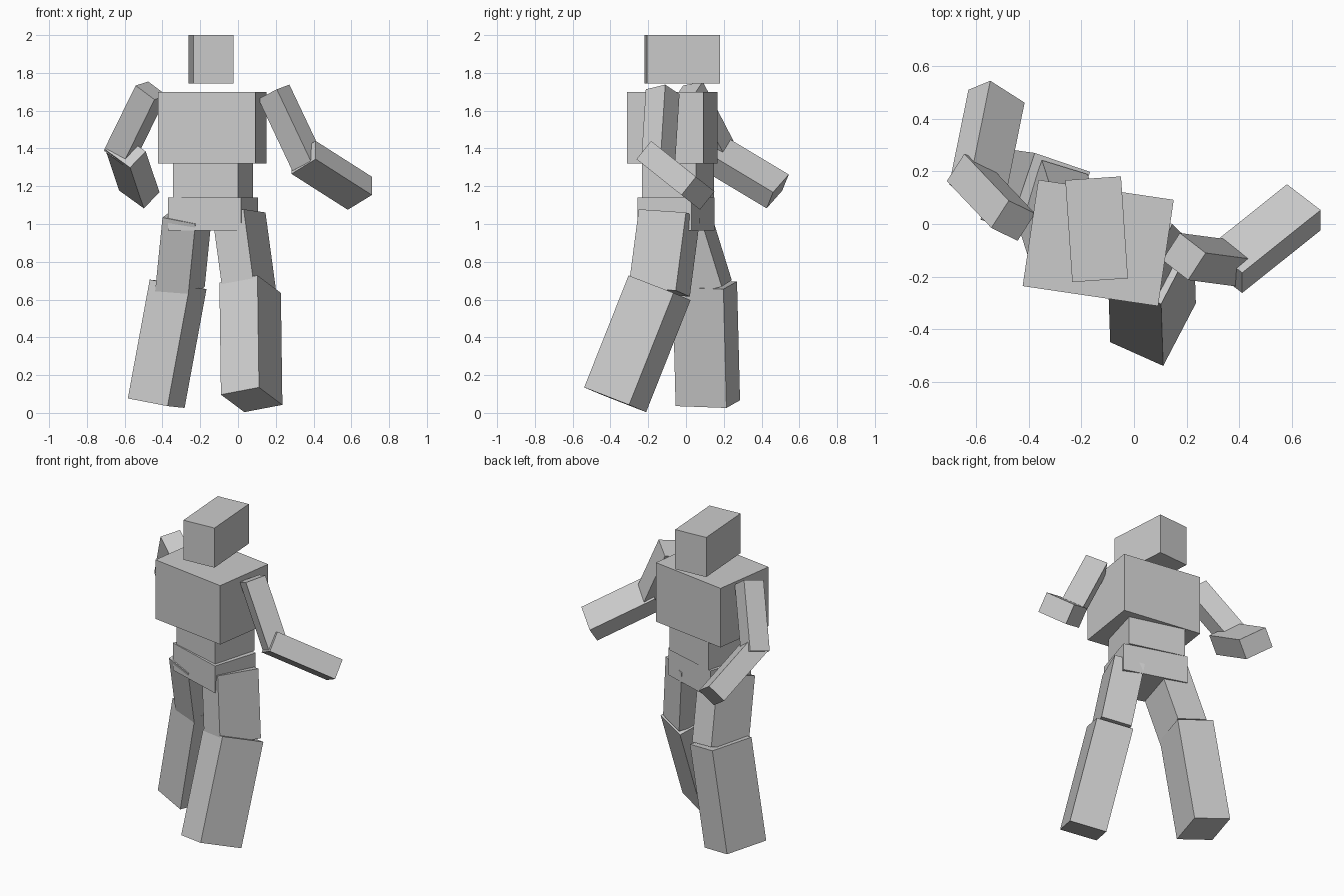
import bpy
from math import radians
from mathutils import Vector, Matrix

if "Cube" in bpy.data.objects:
    bpy.data.objects.remove(bpy.data.objects["Cube"])


def box(name, center, size, rot):
    """Unit cube scaled to size, oriented by a 3x3 rotation, moved to center."""
    bpy.ops.mesh.primitive_cube_add(size=1)
    ob = bpy.context.object
    ob.name = name
    ob.matrix_world = Matrix.LocRotScale(Vector(center), rot.to_quaternion(), Vector(size))
    return ob


def body(name, x, y, z0, z1, width, depth, yaw):
    """Upright block turned about the vertical axis."""
    box(name, (x, y, (z0 + z1) / 2), (width, depth, z1 - z0),
        Matrix.Rotation(radians(yaw), 3, 'Z'))


def limb(name, corner, along, side, width):
    """Block from one corner: length vector, side vector, signed width across both."""
    a, b = Vector(along), Vector(side)
    an = a.normalized()
    bn = (b - an * b.dot(an)).normalized()
    cn = an.cross(bn)
    center = Vector(corner) + (a + bn * b.length + cn * width) / 2
    rot = Matrix((an, bn, cn)).transposed()
    box(name, center, (a.length, b.length, abs(width)), rot)


# Head and trunk, each twisted a little further
body("head", -0.142, -0.02, 1.745, 2.0, 0.212, 0.388, 3.9)
body("chest", -0.136, -0.072, 1.32, 1.70, 0.52, 0.408, -8.4)
body("waist", -0.132, -0.042, 1.14, 1.32, 0.358, 0.296, -15.7)
body("pelvis", -0.1325, -0.052, 0.965, 1.14, 0.404, 0.30, -17.5)

# Legs
limb("right_thigh", (0.03, -0.25, 1.078), (0.056, -0.054, -0.413), (0.115, 0.25, -0.014), -0.185)
limb("right_shin", (0.103, -0.304, 0.728), (0.008, -0.235, -0.593), (0.124, 0.238, -0.092), -0.224)
limb("left_thigh", (-0.226, -0.185, 1.0), (-0.04, 0.124, -0.40), (0.09, 0.25, 0.0685), -0.185)
limb("left_shin", (-0.257, -0.071, 0.665), (-0.116, 0.016, -0.629), (0.09, 0.269, -0.011), -0.226)

# Arms
limb("right_upper_arm", (0.272, -0.11, 1.738), (0.18, -0.024, -0.38), (-0.065, -0.103, -0.028), 0.134)
limb("right_forearm", (0.709, 0.053, 1.25), (-0.298, -0.238, 0.19), (-0.004, -0.08, -0.094), -0.179)
limb("left_upper_arm", (-0.542, -0.015, 1.733), (-0.169, 0.178, -0.344), (0.101, -0.05, -0.072), -0.125)
limb("left_forearm", (-0.546, 0.544, 1.262), (-0.073, -0.36, 0.216), (-0.083, -0.034, -0.085), 0.181)
